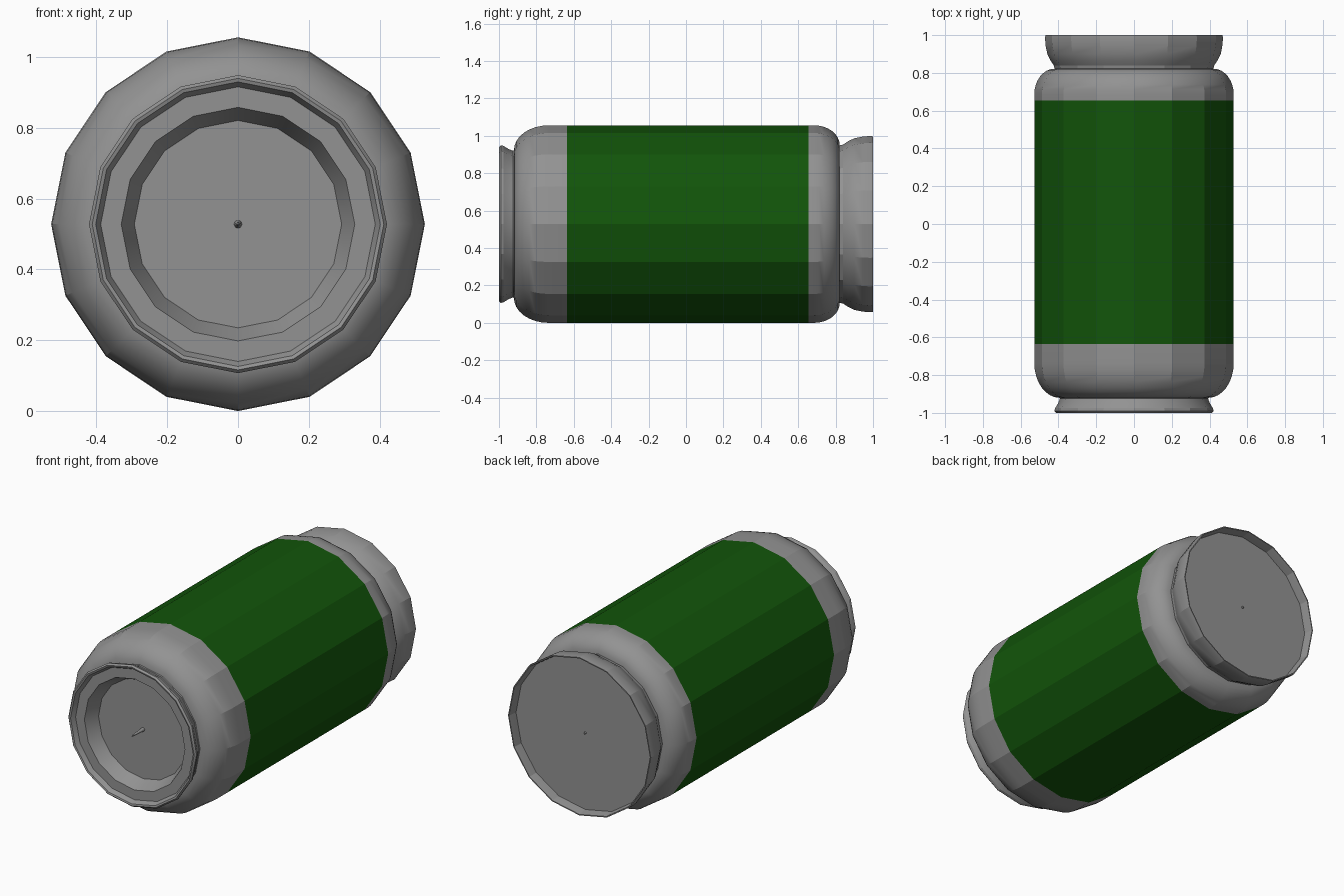
import bpy, bmesh
from math import sin, cos, tau, radians

if "Cube" in bpy.data.objects:
    bpy.data.objects.remove(bpy.data.objects["Cube"])

SIDES = 16
R = 0.528          # body radius, also height of the axis


def make_material(name, colour):
    mat = bpy.data.materials.new(name)
    mat.diffuse_color = (*colour, 1)
    mat.use_nodes = True
    mat.node_tree.nodes["Principled BSDF"].inputs["Base Color"].default_value = mat.diffuse_color
    return mat


def lathe(name, profile, material):
    """Revolve (y, radius) points around the can's lengthwise axis."""
    bm = bmesh.new()
    rings = []
    for y, r in profile:
        if r == 0:
            rings.append([bm.verts.new((0, y, R))] * SIDES)
        else:
            rings.append([bm.verts.new((r * sin(tau * i / SIDES), y, R + r * cos(tau * i / SIDES)))
                          for i in range(SIDES)])
    for a, b in zip(rings, rings[1:]):
        for i in range(SIDES):
            j = (i + 1) % SIDES
            bm.faces.new(list(dict.fromkeys((a[i], a[j], b[j], b[i]))))
    mesh = bpy.data.meshes.new(name)
    bm.to_mesh(mesh)
    bm.free()
    mesh.materials.append(material)
    obj = bpy.data.objects.new(name, mesh)
    bpy.context.collection.objects.link(obj)
    # Smooth along the profile only: the sides meet at 22.5 degrees and stay faceted
    bpy.ops.object.select_all(action='DESELECT')
    obj.select_set(True)
    bpy.context.view_layer.objects.active = obj
    bpy.ops.object.shade_smooth_by_angle(angle=radians(21))
    return obj


def shoulder(y0, y1, r_inner, steps=8):
    """Quarter-ellipse from the neck (y0, r_inner) out to the body (y1, R)."""
    return [(y1 + (y0 - y1) * cos(tau / 4 * k / steps),
             r_inner + (R - r_inner) * sin(tau / 4 * k / steps)) for k in range(steps + 1)]


green = make_material("label_green", (0.006, 0.09, 0.003))
metal = make_material("dark_metal", (0.29, 0.29, 0.29))

# Front end: recessed floor, stepped rim, neck and rounded shoulder
lathe("front_end", [
    (-0.89, 0), (-0.89, 0.293), (-0.97, 0.33), (-0.97, 0.388),
    (-0.997, 0.402), (-1.0, 0.412), (-0.99, 0.421), (-0.975, 0.418), (-0.95, 0.402),
    (-0.925, 0.392)] + shoulder(-0.92, -0.735, 0.395) + [(-0.635, R)], metal)

# Coloured label band
lathe("label_band", [(-0.635, R), (0.655, R)], green)

# Back end: rounded shoulder, neck, flared rim and shallow recessed floor
lathe("back_end", [(0.655, R)] + shoulder(0.822, 0.685, 0.421)[::-1] + [
    (0.84, 0.425), (0.865, 0.442), (0.90, 0.459), (0.945, 0.468), (0.985, 0.471),
    (1.0, 0.469), (1.0, 0.463), (0.985, 0.46), (0.945, 0.455), (0.945, 0)], metal)

# Tiny pins in the middle of each recess
lathe("front_pin", [(-0.998, 0), (-0.985, 0.005), (-0.89, 0.011)], metal)
lathe("back_pin", [(0.945, 0.007), (0.953, 0.005), (0.953, 0)], metal)
